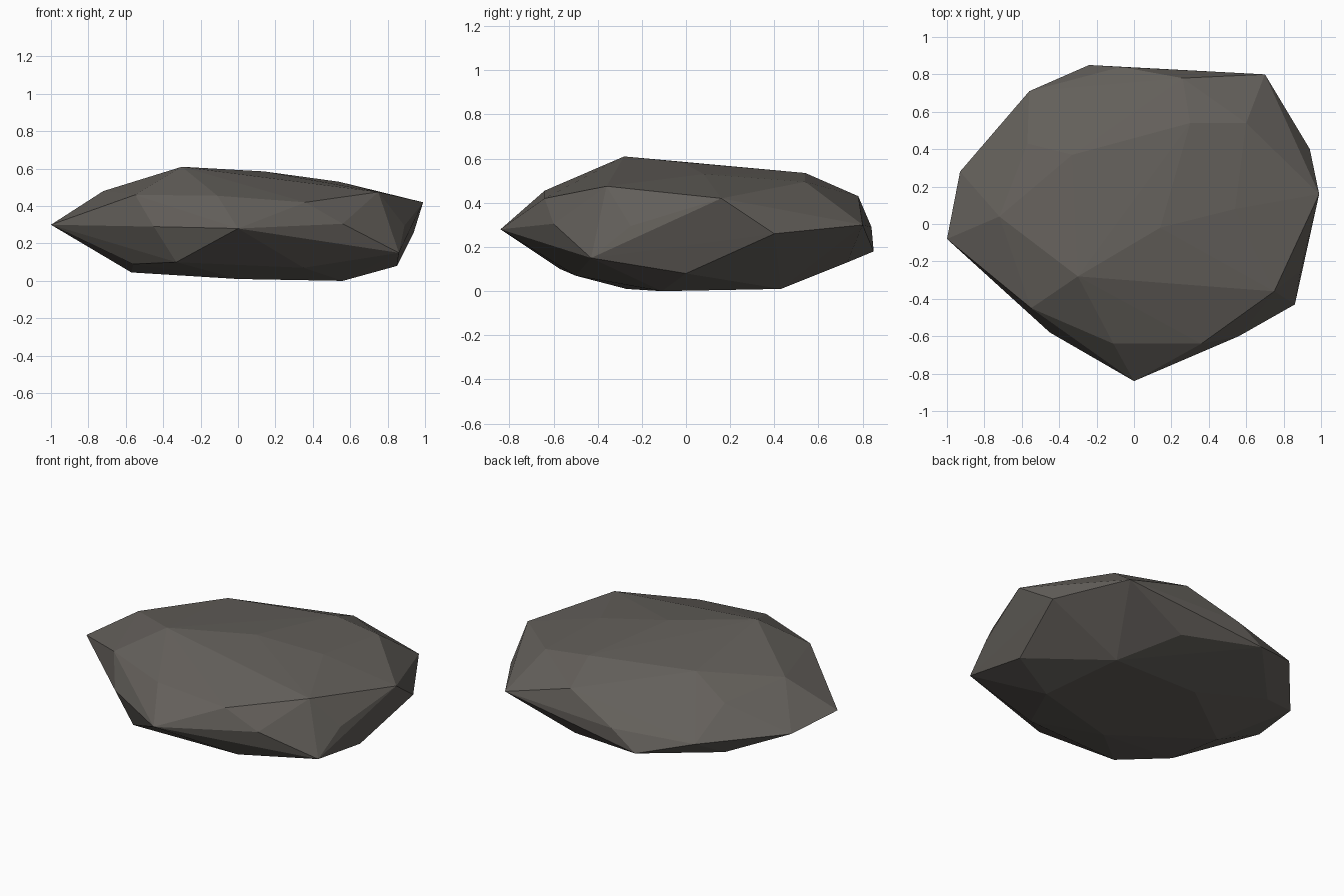
import bpy
import bmesh

# Remove the default cube
default_cube = bpy.data.objects.get("Cube")
if default_cube:
    bpy.data.objects.remove(default_cube, do_unlink=True)

# Corner points of the rock, in hundredths of a unit, grouped by level
crown = [(-30, -28, 61), (14, -2, 58.5), (54, 8, 53), (30, 54, 53.5),
         (-33, 37, 54), (18, -25, 55.5), (60, 54, 49.5)]
shoulder = [(-72, 4, 48), (-55, -45, 46), (-11, -64, 45.5), (36, -64, 42),
            (75, -36, 47.5), (99, 16, 42), (26, 78, 43), (-57, 43, 42.5)]
rim = [(-100, -8, 30), (-45, -58, 29), (0, -84, 28), (56, -60, 30.5),
       (89, -25, 29.5), (94, 40, 26), (70, 80, 30), (-7, 84, 29),
       (-24, 85, 18), (-56, 71, 27), (-93, 28, 27)]
underside = [(86, -43, 15), (85, 0, 8), (26, 73, 13), (-60, 47, 14),
             (-56, -33, 9), (-33, -57, 10), (35, -50, 7)]
base = [(56, -11, 0), (0, -27, 1), (49, 43, 1), (-11, 41, 3), (-57, 6, 4.5)]

# Stone colour
stone = bpy.data.materials.new("dark_grey_stone")
stone.use_nodes = True
colour = (0.125, 0.115, 0.103, 1.0)
stone.diffuse_color = colour
shader = next(n for n in stone.node_tree.nodes if n.type == "BSDF_PRINCIPLED")
shader.inputs["Base Color"].default_value = colour
shader.inputs["Roughness"].default_value = 0.9

# Wrap the levels in a faceted skin
bm = bmesh.new()
for level in (crown, shoulder, rim, underside, base):
    for corner in level:
        bm.verts.new([value / 100 for value in corner])
bmesh.ops.convex_hull(bm, input=bm.verts[:])

# Drop corners that ended up inside the skin
loose = [v for v in bm.verts if not v.link_faces]
bmesh.ops.delete(bm, geom=loose, context="VERTS")
bmesh.ops.recalc_face_normals(bm, faces=bm.faces[:])
for face in bm.faces:
    face.smooth = False

mesh = bpy.data.meshes.new("rock")
bm.to_mesh(mesh)
bm.free()
mesh.materials.append(stone)
rock = bpy.data.objects.new("rock", mesh)
bpy.context.scene.collection.objects.link(rock)
